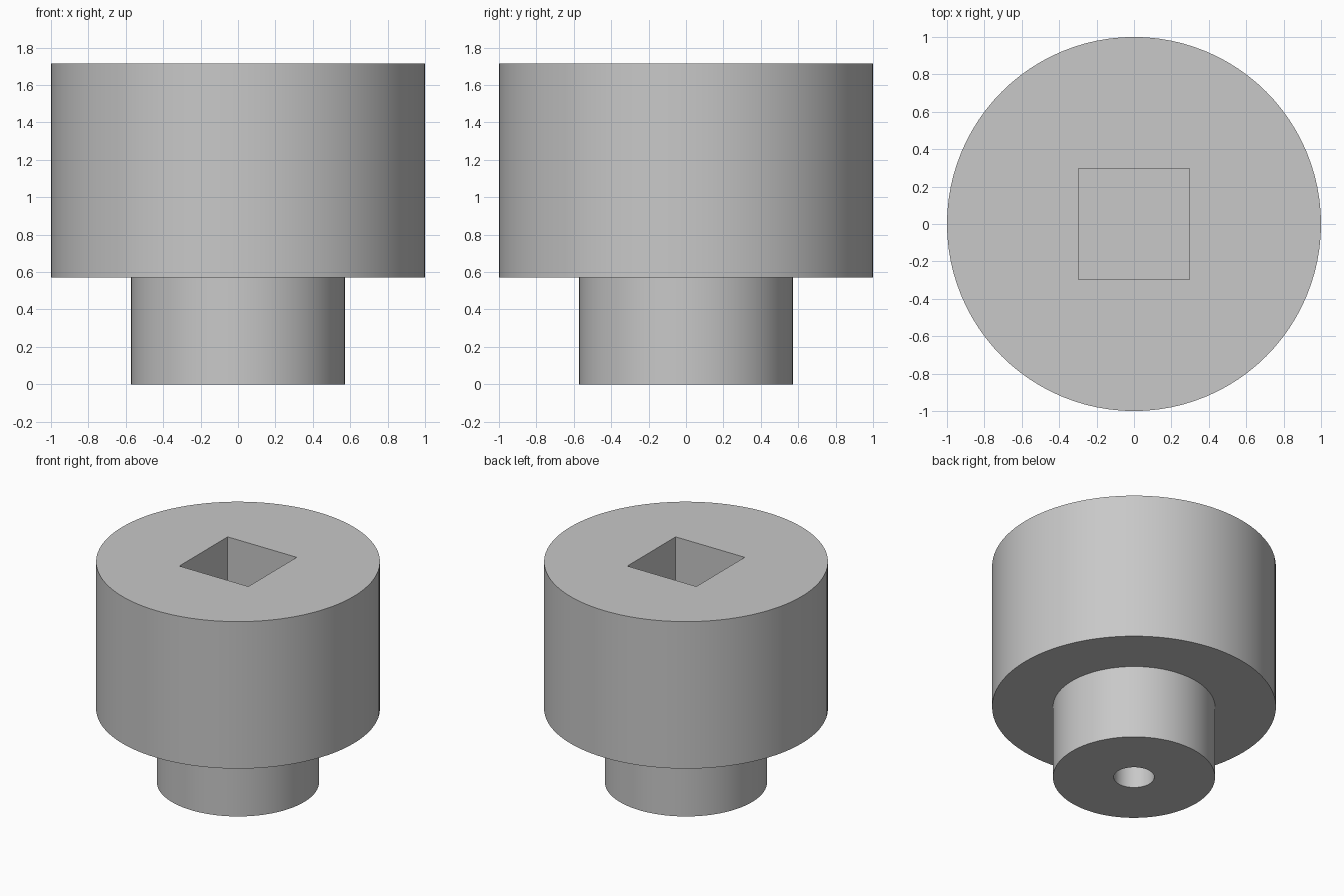
import bpy
import bmesh
import math

SEGMENTS = 96
STUB_R, BORE_R, BODY_R = 0.571, 0.143, 1.0
STEP_Z, TOP_Z = 0.572, 1.715
SOCKET_W, SOCKET_DEPTH = 0.594, 0.857
BORE_DEPTH = 0.572

cube = bpy.data.objects.get("Cube")
if cube:
    bpy.data.objects.remove(cube, do_unlink=True)

# Single grey material
grey = bpy.data.materials.new("plain grey")
grey.use_nodes = True
colour = (0.58, 0.58, 0.58, 1)
grey.diffuse_color = colour
grey.node_tree.nodes["Principled BSDF"].inputs["Base Color"].default_value = colour


def lathe(name, profile):
    """Turn an (r, z) profile around the z axis into a closed solid."""
    bm = bmesh.new()
    verts = [bm.verts.new((r, 0, z)) for r, z in profile]
    edges = [bm.edges.new(pair) for pair in zip(verts, verts[1:])]
    bmesh.ops.spin(bm, geom=verts + edges, cent=(0, 0, 0), axis=(0, 0, 1),
                   angle=math.tau, steps=SEGMENTS, use_merge=True)
    bmesh.ops.remove_doubles(bm, verts=bm.verts, dist=1e-4)
    bmesh.ops.recalc_face_normals(bm, faces=bm.faces)
    mesh = bpy.data.meshes.new(name)
    bm.to_mesh(mesh)
    bm.free()
    mesh.materials.append(grey)
    obj = bpy.data.objects.new(name, mesh)
    bpy.context.collection.objects.link(obj)
    return obj


# Stepped body with a blind round bore in the underside
body = lathe("stepped_body", [
    (0, BORE_DEPTH), (BORE_R, BORE_DEPTH), (BORE_R, 0), (STUB_R, 0),
    (STUB_R, STEP_Z), (BODY_R, STEP_Z), (BODY_R, TOP_Z), (0, TOP_Z)])

# Blind square socket cut into the top
bpy.ops.mesh.primitive_cube_add(size=1, location=(0, 0, TOP_Z))
cutter = bpy.context.object
cutter.name = "socket_cutter"
cutter.scale = (SOCKET_W, SOCKET_W, 2 * SOCKET_DEPTH)
cutter.hide_render = True
cutter.data.materials.append(grey)

cut = body.modifiers.new("square_socket", "BOOLEAN")
cut.operation = "DIFFERENCE"
cut.solver = "EXACT"
cut.object = cutter

bpy.ops.object.select_all(action="DESELECT")
body.select_set(True)
bpy.context.view_layer.objects.active = body
bpy.ops.object.modifier_apply(modifier=cut.name)
bpy.data.objects.remove(cutter, do_unlink=True)

# Smooth walls with crisp rims
bpy.ops.object.shade_smooth_by_angle(angle=math.radians(30))
